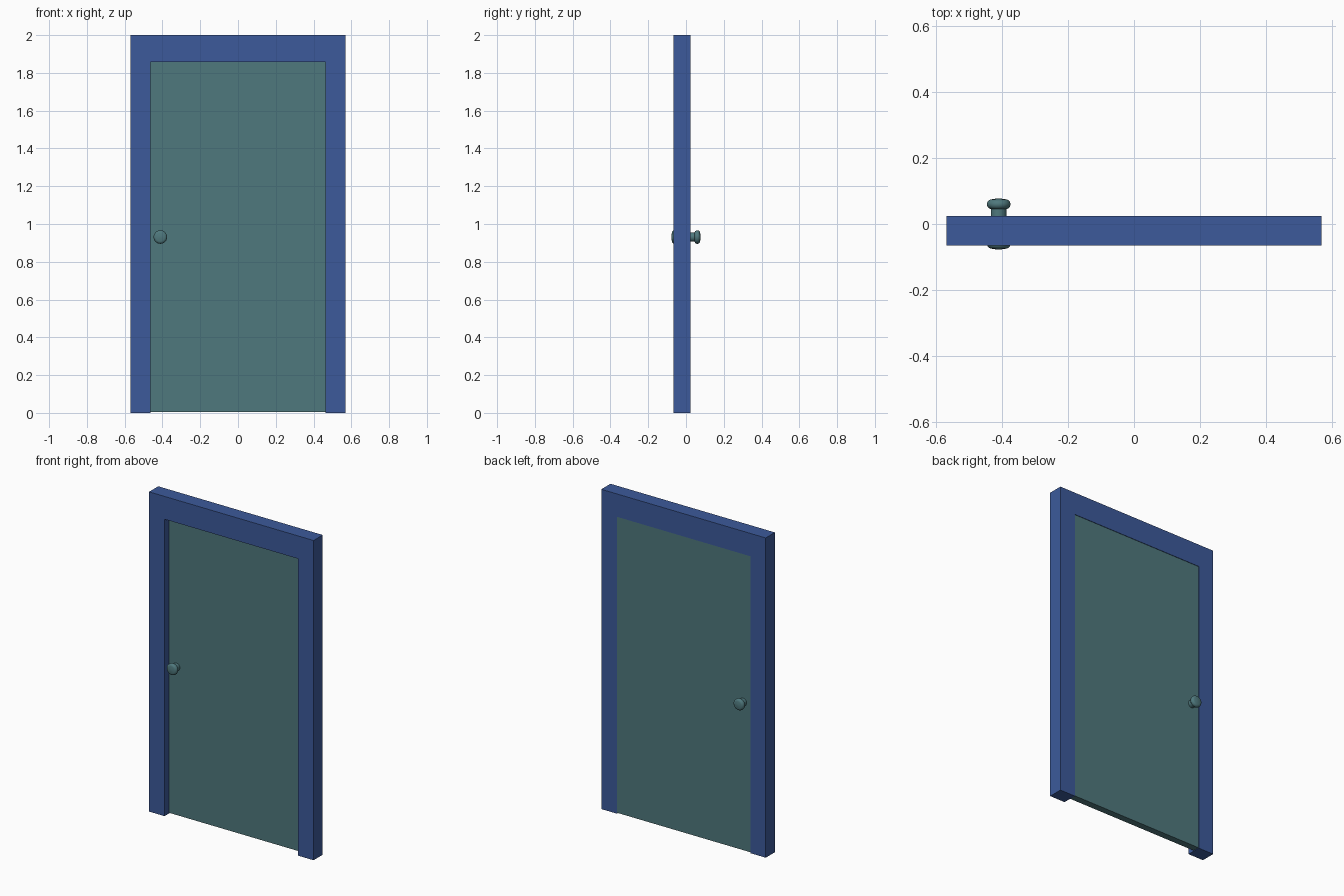
import bpy, bmesh, math

if "Cube" in bpy.data.objects:
    bpy.data.objects.remove(bpy.data.objects["Cube"])


def material(name, rgb):
    m = bpy.data.materials.new(name)
    m.diffuse_color = (*rgb, 1)
    m.use_nodes = True
    m.node_tree.nodes["Principled BSDF"].inputs["Base Color"].default_value = m.diffuse_color
    return m


BLUE = material("blue_paint", (0.045, 0.102, 0.328))
TEAL = material("grey_teal_paint", (0.078, 0.188, 0.205))


def finish(name, bm, mat):
    bmesh.ops.recalc_face_normals(bm, faces=bm.faces)
    me = bpy.data.meshes.new(name)
    bm.to_mesh(me)
    bm.free()
    me.materials.append(mat)
    ob = bpy.data.objects.new(name, me)
    bpy.context.collection.objects.link(ob)
    return ob


def extrude_outline(name, outline, y0, y1, mat):
    """Solid from an x-z outline, running from y0 to y1."""
    bm = bmesh.new()
    face = bm.faces.new([bm.verts.new((x, y0, z)) for x, z in outline])
    ext = bmesh.ops.extrude_face_region(bm, geom=[face])["geom"]
    verts = [v for v in ext if isinstance(v, bmesh.types.BMVert)]
    bmesh.ops.translate(bm, verts=verts, vec=(0, y1 - y0, 0))
    return finish(name, bm, mat)


W, H = 0.569, 2.0        # outer half width and height
w, h = 0.462, 1.857      # opening half width and height

# Door frame: one U-shaped casing, open at the floor
extrude_outline("door_frame",
                [(-W, 0), (-w, 0), (-w, h), (w, h), (w, 0), (W, 0), (W, H), (-W, H)],
                -0.066, 0.0245, BLUE)

# Door slab, almost flush with the back of the frame
extrude_outline("door_panel", [(-w, 0.004), (w, 0.004), (w, h), (-w, h)],
                -0.0215, 0.0215, TEAL)


def knob(name, side):
    """Lathed knob: straight neck and a rounded, flattened head."""
    profile = [(0.024, 0.018), (0.024, 0.046)]
    # rounded rim of the head
    for i in range(9):
        a = math.radians(-70 + 160 * i / 8)
        profile.append((0.021 + 0.015 * math.cos(a), 0.060 + 0.015 * math.sin(a)))
    profile += [(0.010, 0.0768), (0, 0.0775)]
    bm = bmesh.new()
    verts = [bm.verts.new((r, side * y, 0)) for r, y in profile]
    edges = [bm.edges.new(p) for p in zip(verts, verts[1:])]
    bmesh.ops.spin(bm, geom=verts + edges, cent=(0, 0, 0), axis=(0, 1, 0),
                   angle=2 * math.pi, steps=32)
    bmesh.ops.remove_doubles(bm, verts=bm.verts, dist=1e-5)
    ob = finish(name, bm, TEAL)
    ob.location = (-0.411, 0, 0.931)
    bpy.ops.object.select_all(action='DESELECT')
    ob.select_set(True)
    bpy.context.view_layer.objects.active = ob
    bpy.ops.object.shade_smooth_by_angle(angle=math.radians(40))


# Matching knobs on both faces of the door
knob("front_knob", -1)
knob("back_knob", 1)
